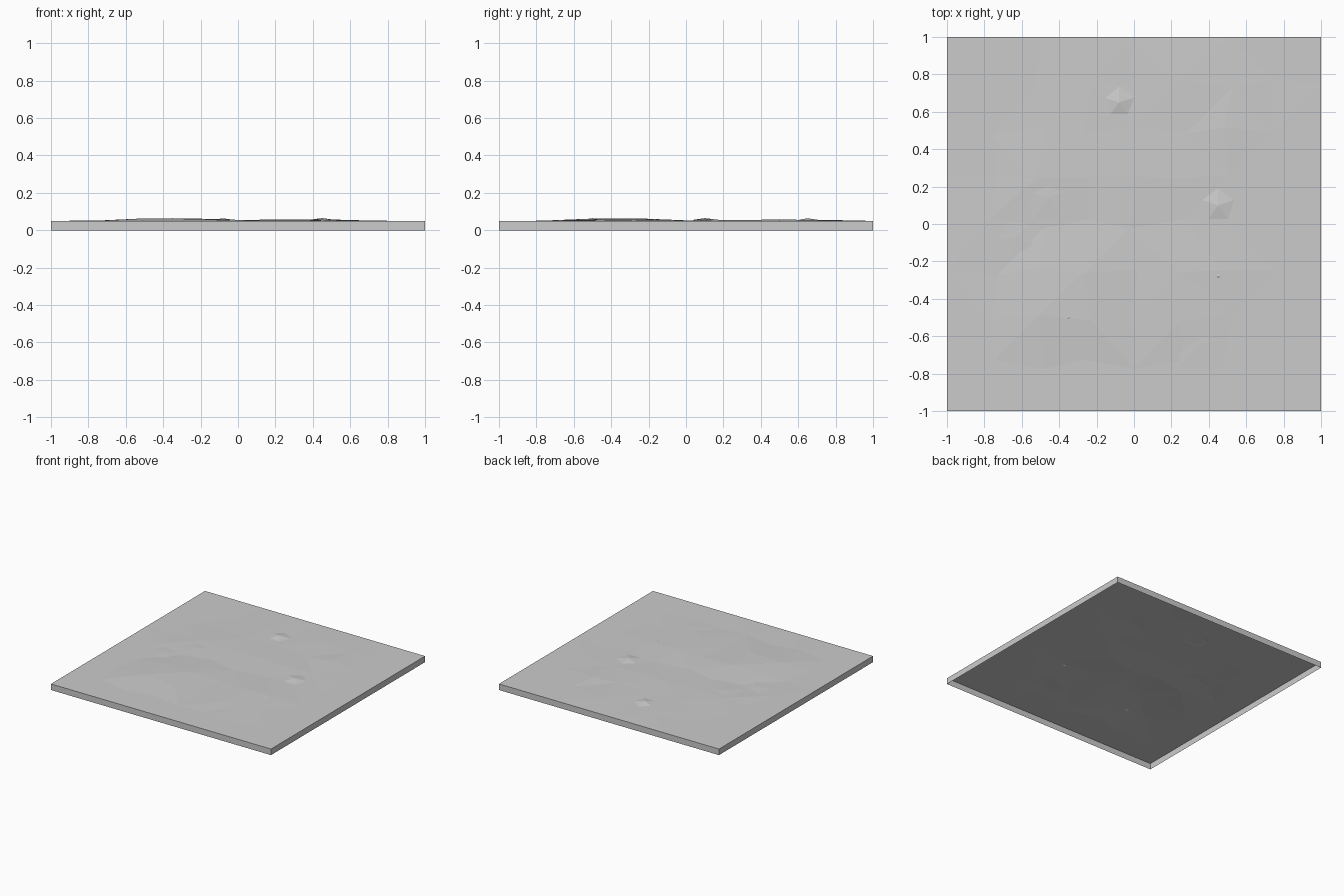
import bpy, bmesh, math

cube = bpy.data.objects.get("Cube")
if cube:
    bpy.data.objects.remove(cube)

TOP = 0.05

stone = bpy.data.materials.new("stone_grey")
stone.use_nodes = True
GREY = (0.6, 0.6, 0.6, 1)
stone.diffuse_color = GREY
stone.node_tree.nodes["Principled BSDF"].inputs["Base Color"].default_value = GREY


def finish(name, bm):
    mesh = bpy.data.meshes.new(name)
    bm.to_mesh(mesh)
    bm.free()
    mesh.materials.append(stone)
    obj = bpy.data.objects.new(name, mesh)
    bpy.context.collection.objects.link(obj)
    return obj


# Gentle relief of the inner ground, in thousandths, one row per step from front to back
relief = [
    (0, 1, 1, 1, 0, 0, 0),
    (1, 13, 11, 4, 6, 3, 0),
    (0, 9, 14, 5, 8, 6, 0),
    (2, 1, 2, 2, 2, 3, 0),
    (0, 6, 5, 6, 6, 4, 1),
    (0, 2, 4, 3, 4, 8, 1),
    (0, 0, 3, 1, 5, 3, 0),
]

# Open-bottomed slab: faceted ground sheet with a skirt around its border
bm = bmesh.new()
bmesh.ops.create_grid(bm, x_segments=8, y_segments=8, size=1)
for v in bm.verts:
    col, row = round(v.co.x * 4) + 3, round(v.co.y * 4) + 3
    v.co.z = TOP
    if 0 <= col <= 6 and 0 <= row <= 6:
        v.co.z += relief[row][col] / 1000
        v.co.x += 0.025 * math.sin(col * 2.1 + row * 3.7)
        v.co.y += 0.025 * math.cos(col * 3.3 + row * 1.9)
bmesh.ops.triangulate(bm, faces=bm.faces[:], quad_method='SHORT_EDGE')
border = [e for e in bm.edges if e.is_boundary]
skirt = bmesh.ops.extrude_edge_only(bm, edges=border)["geom"]
for v in skirt:
    if isinstance(v, bmesh.types.BMVert):
        v.co.z = 0
bmesh.ops.recalc_face_normals(bm, faces=bm.faces[:])
if max(bm.faces, key=lambda f: f.calc_center_median().z).normal.z < 0:
    bmesh.ops.reverse_faces(bm, faces=bm.faces[:])
finish("ground_slab", bm)


# Five-sided stones: shallow open fans lying in the ground
def stone_fan(name, x, y, radius, rim, peak, turn=90):
    bm = bmesh.new()
    bmesh.ops.create_cone(bm, segments=5, radius1=radius, radius2=0,
                          depth=peak - rim, cap_ends=False)
    bmesh.ops.remove_doubles(bm, verts=bm.verts[:], dist=0.0001)
    obj = finish(name, bm)
    obj.location = (x, y, (rim + peak) / 2)
    obj.rotation_euler.z = math.radians(turn - 90)


stone_fan("right_stone", 0.45, 0.1, 0.09, 0.054, 0.065, 90)
stone_fan("back_stone", -0.08, 0.65, 0.09, 0.051, 0.064, 90)
stone_fan("left_flat_stone", -0.46, 0.14, 0.14, 0.053, 0.057, 20)
stone_fan("left_small_stone", -0.63, -0.07, 0.1, 0.052, 0.054, 45)
stone_fan("front_flat_stone", 0.36, -0.64, 0.16, 0.051, 0.054, 10)
stone_fan("front_pebble", -0.35, -0.5, 0.02, 0.058, 0.065)
stone_fan("right_pebble", 0.45, -0.28, 0.02, 0.053, 0.06)
